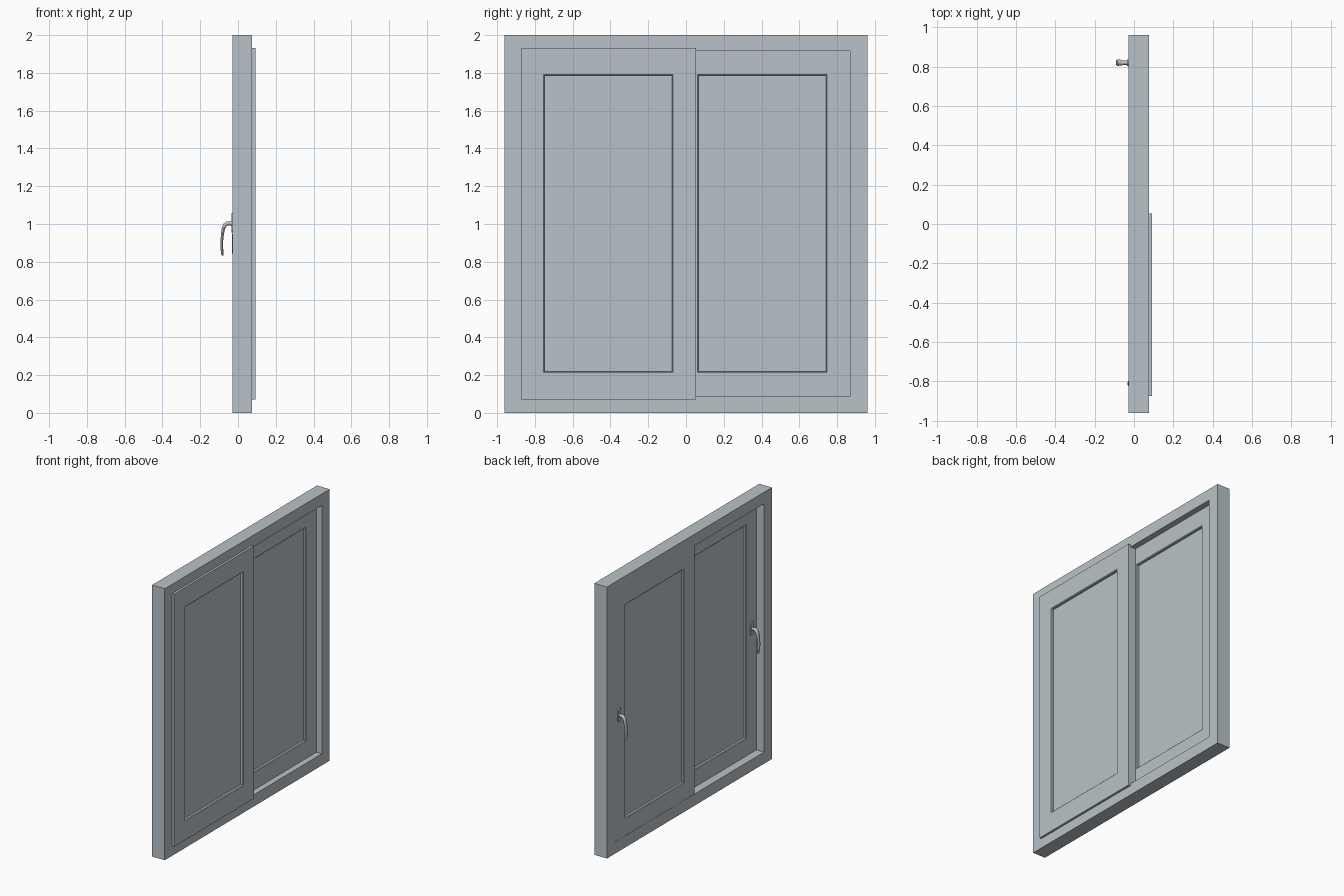
import bpy, bmesh, math
from mathutils import Vector

cube = bpy.data.objects.get("Cube")
if cube:
    bpy.data.objects.remove(cube, do_unlink=True)

# One pale grey finish for everything
grey = bpy.data.materials.new("pale grey")
grey.use_nodes = True
colour = (0.49, 0.545, 0.58, 1)
grey.diffuse_color = colour
grey.node_tree.nodes["Principled BSDF"].inputs["Base Color"].default_value = colour


def finish(name, bm, smooth=False):
    bmesh.ops.recalc_face_normals(bm, faces=bm.faces)
    mesh = bpy.data.meshes.new(name)
    bm.to_mesh(mesh)
    bm.free()
    mesh.materials.append(grey)
    ob = bpy.data.objects.new(name, mesh)
    bpy.context.collection.objects.link(ob)
    if smooth:
        bpy.ops.object.select_all(action='DESELECT')
        ob.select_set(True)
        bpy.context.view_layer.objects.active = ob
        bpy.ops.object.shade_smooth_by_angle(angle=math.radians(40))
    return ob


def skin(bm, loops, closed):
    """Join successive loops of points with quads."""
    rings = [[bm.verts.new(p) for p in loop] for loop in loops]
    n = len(rings[0])
    pairs = list(zip(rings, rings[1:]))
    if closed:
        pairs.append((rings[-1], rings[0]))
    for a, b in pairs:
        for i in range(n):
            j = (i + 1) % n
            bm.faces.new((a[i], a[j], b[j], b[i]))
    if not closed:
        bm.faces.new(rings[0])
        bm.faces.new(rings[-1])


def rect(x, y0, y1, z0, z1, grow=0.0):
    return [(x, y0 - grow, z0 - grow), (x, y1 + grow, z0 - grow),
            (x, y1 + grow, z1 + grow), (x, y0 - grow, z1 + grow)]


def border(name, x0, x1, outer, inner, bevel=0.0):
    """Rectangular frame whose opening may have chamfered edges."""
    bm = bmesh.new()
    loops = [rect(x0, *outer), rect(x1, *outer), rect(x1, *inner, bevel)]
    if bevel:
        loops += [rect(x1 - bevel, *inner), rect(x0 + bevel, *inner)]
    loops.append(rect(x0, *inner, bevel))
    skin(bm, loops, True)
    return finish(name, bm)


def box(name, x0, x1, area):
    bm = bmesh.new()
    skin(bm, [rect(x0, *area), rect(x1, *area)], False)
    return finish(name, bm)


def handle(side, x, y):
    """Back plate and curved grip, mounted on the sash face at x."""
    # Rounded back plate
    bm = bmesh.new()
    r, half = 0.016, 0.036
    outline = []
    for i in range(24):
        a = 2 * math.pi * (i + 0.5) / 24
        shift = half if math.sin(a) > 0 else -half
        outline.append((r * math.cos(a), 1.006 + shift + r * math.sin(a)))
    loops = [[(x - d, y + u, z) for u, z in outline] for d in (-0.002, 0.008)]
    skin(bm, loops, False)
    finish(side + "_handle_plate", bm, True)

    # Grip: offset from the face, height, half width, half thickness
    path = [(0.004, 1.003, 0.011, 0.011), (0.018, 1.004, 0.011, 0.011),
            (0.032, 1.003, 0.013, 0.011), (0.043, 0.994, 0.015, 0.010),
            (0.051, 0.975, 0.016, 0.009), (0.056, 0.945, 0.016, 0.008),
            (0.059, 0.910, 0.015, 0.007), (0.059, 0.875, 0.014, 0.007),
            (0.057, 0.845, 0.013, 0.007), (0.056, 0.834, 0.010, 0.005)]
    pts = [Vector((x - p[0], y, p[1])) for p in path]
    bm = bmesh.new()
    loops = []
    for i, p in enumerate(pts):
        t = (pts[min(i + 1, len(pts) - 1)] - pts[max(i - 1, 0)]).normalized()
        across = Vector((0, 1, 0))
        normal = t.cross(across)
        w, h = path[i][2:]
        loops.append([p + across * w * math.cos(a) + normal * h * math.sin(a)
                      for a in (2 * math.pi * k / 14 for k in range(14))])
    skin(bm, loops, False)
    finish(side + "_handle_grip", bm, True)


# Outer frame
border("outer_frame", -0.028, 0.075, (-0.96, 0.96, 0, 2),
       (-0.868, 0.868, 0.086, 1.915))

# Sliding sashes with their panes and handles: name, inner face x, outer and
# opening rectangles, handle y
sashes = [
    ("outer", 0.033, (-0.873, 0.053, 0.071, 1.932),
     (-0.749, -0.073, 0.218, 1.786), -0.81),
    ("inner", -0.0265, (-0.062, 0.873, 0.071, 1.932),
     (0.065, 0.741, 0.218, 1.786), 0.82),
]
for side, x, outer, opening, hy in sashes:
    border(side + "_sash", x, x + 0.0585, outer, opening, 0.005)
    y0, y1, z0, z1 = opening
    box(side + "_pane", x + 0.019, x + 0.0395,
        (y0 - 0.01, y1 + 0.01, z0 - 0.01, z1 + 0.01))
    handle(side, x, hy)
